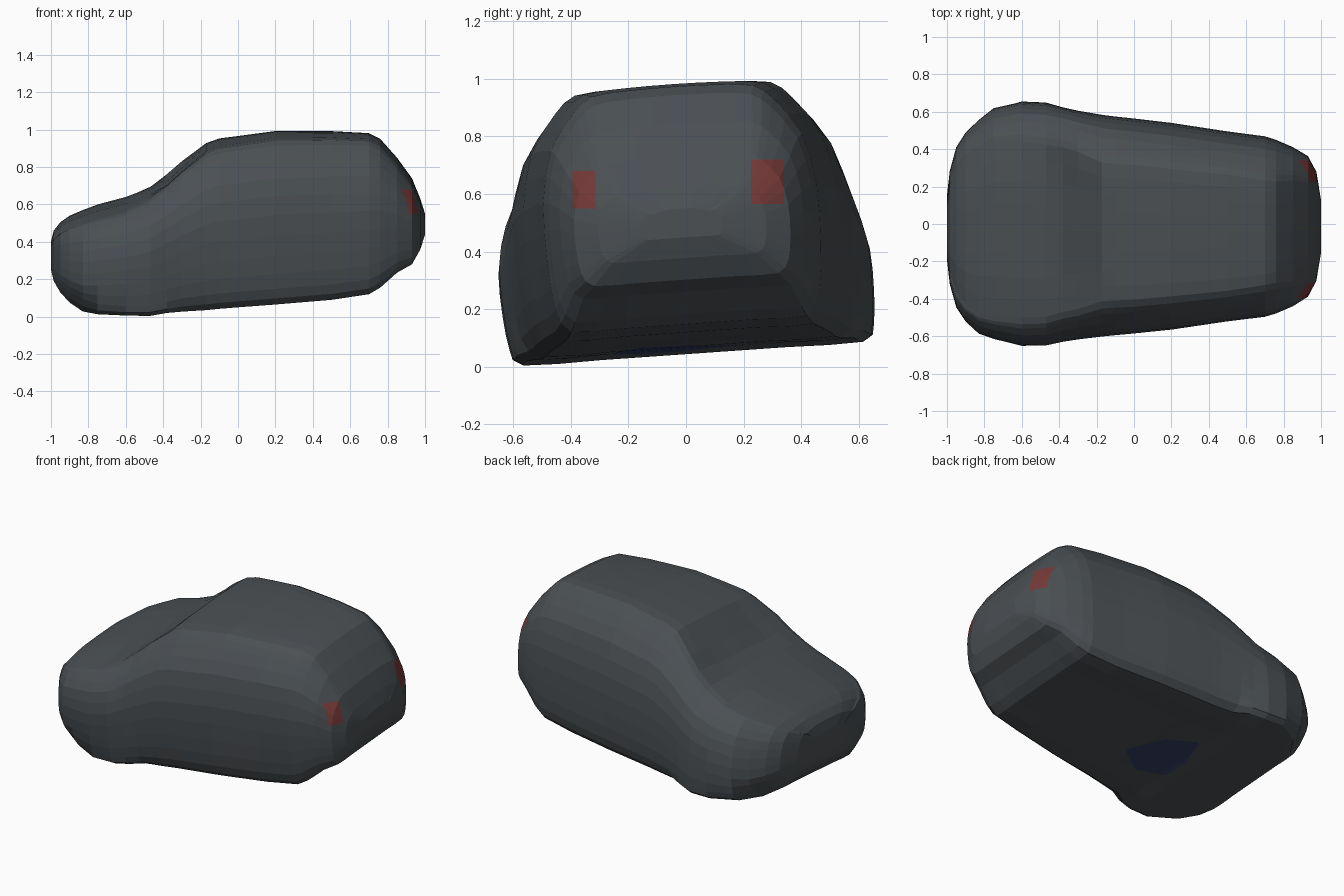
import bpy, bmesh
from mathutils import Vector

if "Cube" in bpy.data.objects:
    bpy.data.objects.remove(bpy.data.objects["Cube"])

TILT = 0.07  # the whole body leans slightly about its long axis


def material(name, rgb):
    m = bpy.data.materials.new(name)
    m.diffuse_color = (*rgb, 1)
    m.use_nodes = True
    m.node_tree.nodes["Principled BSDF"].inputs["Base Color"].default_value = m.diffuse_color
    return m


# Stations along the car: x, lowest z, highest z, half width, roof half width
STATIONS = [
    (-1.0, .25, .40, .17, .12), (-.985, .19, .46, .30, .23),
    (-.95, .13, .505, .425, .33), (-.90, .075, .54, .50, .39),
    (-.83, .028, .57, .565, .43), (-.75, .013, .60, .61, .46),
    (-.60, .006, .64, .645, .47), (-.47, .004, .69, .64, .46),
    (-.38, .02, .76, .62, .44), (-.30, .027, .83, .605, .42),
    (-.17, .035, .925, .585, .37), (-.10, .042, .95, .577, .365),
    (0, .05, .963, .567, .36),
    (.20, .065, .99, .545, .34), (.50, .09, .99, .50, .31),
    (.70, .12, .98, .475, .28), (.76, .155, .95, .457, .27),
    (.85, .235, .85, .42, .27), (.93, .28, .74, .372, .25),
    (.975, .36, .63, .29, .20), (1.0, .44, .55, .14, .10),
]


def section(x, low, high, w, wt):
    """Closed cross-section ring, bottom centre round to the top and back."""
    if x < -.8:                             # rounded front bumper corners
        kb, ks, kh = .72, .91, .15
    elif x < -.7:
        kb, ks, kh = .84, .95, .11
    elif x < -.35:                          # full front wheel bulge
        kb, ks, kh = .92, .98, .09
    else:                                   # sills and rear
        kb, ks, kh = .86, .965, .10
    lean = .10 if x < -.4 else .07
    skew = -.018 if x < -.8 else 0
    wb = kb * w
    b = low + TILT * wb
    crown = .025 if x < -.5 else .012
    t = high - TILT * wt * .55
    h, d = t - b, w - wt
    dip = .022 if -.4 < x < -.25 else 0     # hollow windscreen
    half = [(0, b), (.55 * wb, b), (wb, b), (ks * w, b + kh * h),
            (w, b + .3 * h), (w, b + .55 * h), (w - .2 * d, b + .77 * h),
            (w - .65 * d, b + .92 * h), (wt, t - crown),
            (.55 * wt, t - dip), (0, t + .003 - dip)]
    ring = half + [(-y, z) for y, z in half[-2:0:-1]]
    ring = [Vector((x, y, z)) for y, z in ring]
    # round the outline with one interpolated point per span
    n, fine = len(ring), []
    for i in range(n):
        a, p, q, e = (ring[(i + k) % n] for k in (-1, 0, 1, 2))
        fine += [p, (p + q) * .55 - (a + e) * .05]
    return [Vector((x, v.y + skew - lean * (v.z - .3), v.z + TILT * v.y))
            for v in fine]


def cut(bm, test, planes):
    """Slice only the faces that pass the test."""
    for co, no in planes:
        faces = [f for f in bm.faces if test(f)]
        edges = {e for f in faces for e in f.edges}
        verts = {v for f in faces for v in f.verts}
        bmesh.ops.bisect_plane(bm, geom=faces + list(edges) + list(verts),
                               plane_co=co, plane_no=no, dist=1e-5)


# Body loft
bm = bmesh.new()
rings = [[bm.verts.new(p) for p in section(*s)] for s in STATIONS]
n = len(rings[0])
for a, c in zip(rings, rings[1:]):
    for i in range(n):
        j = (i + 1) % n
        bm.faces.new((a[i], a[j], c[j], c[i]))
bm.faces.new(rings[0])
bm.faces.new(rings[-1][::-1])
bmesh.ops.recalc_face_normals(bm, faces=bm.faces)

# Tail lights: cut patches in the rear faces
for y0, y1, z0, z1 in [(-.395, -.315, .55, .68), (.225, .34, .565, .72)]:
    side = 1 if y0 > 0 else -1

    def rear(f):
        c = f.calc_center_median()
        return c.x > .8 and c.y * side > .05
    cut(bm, rear, [((0, y0, 0), (0, 1, 0)), ((0, y1, 0), (0, 1, 0)),
                   ((0, 0, z0), (0, 0, 1)), ((0, 0, z1), (0, 0, 1))])
    for f in bm.faces:
        c = f.calc_center_median()
        if c.x > .8 and y0 < c.y < y1 and z0 < c.z < z1:
            f.material_index = 1

# Blue patch under the floor: a six-sided cut
HEX = [Vector((x, y, 0)) for x, y in ((-.06, -.15), (-.17, .08), (-.34, .18),
                                      (-.41, -.02), (-.40, -.20), (-.23, -.26))]
sides = []
for i, p in enumerate(HEX):
    e = HEX[(i + 1) % 6] - p
    sides.append((p, Vector((e.y, -e.x, 0)).normalized()))


def floor(f):
    c = f.calc_center_median()
    return f.normal.z < -.8 and -.65 < c.x < .3 and abs(c.y) < .5


bm.normal_update()
cut(bm, floor, sides)
bm.normal_update()
for f in bm.faces:
    c = f.calc_center_median()
    if f.normal.z < -.8 and all((c - p).dot(no) < 0 for p, no in sides):
        f.material_index = 2

mesh = bpy.data.meshes.new("car_body")
bm.to_mesh(mesh)
bm.free()
body = bpy.data.objects.new("car_body", mesh)
bpy.context.collection.objects.link(body)
for m in (material("dark grey", (.070, .080, .088)),
          material("tail light red", (.18, .042, .04)),
          material("dark blue", (.036, .05, .135))):
    mesh.materials.append(m)
